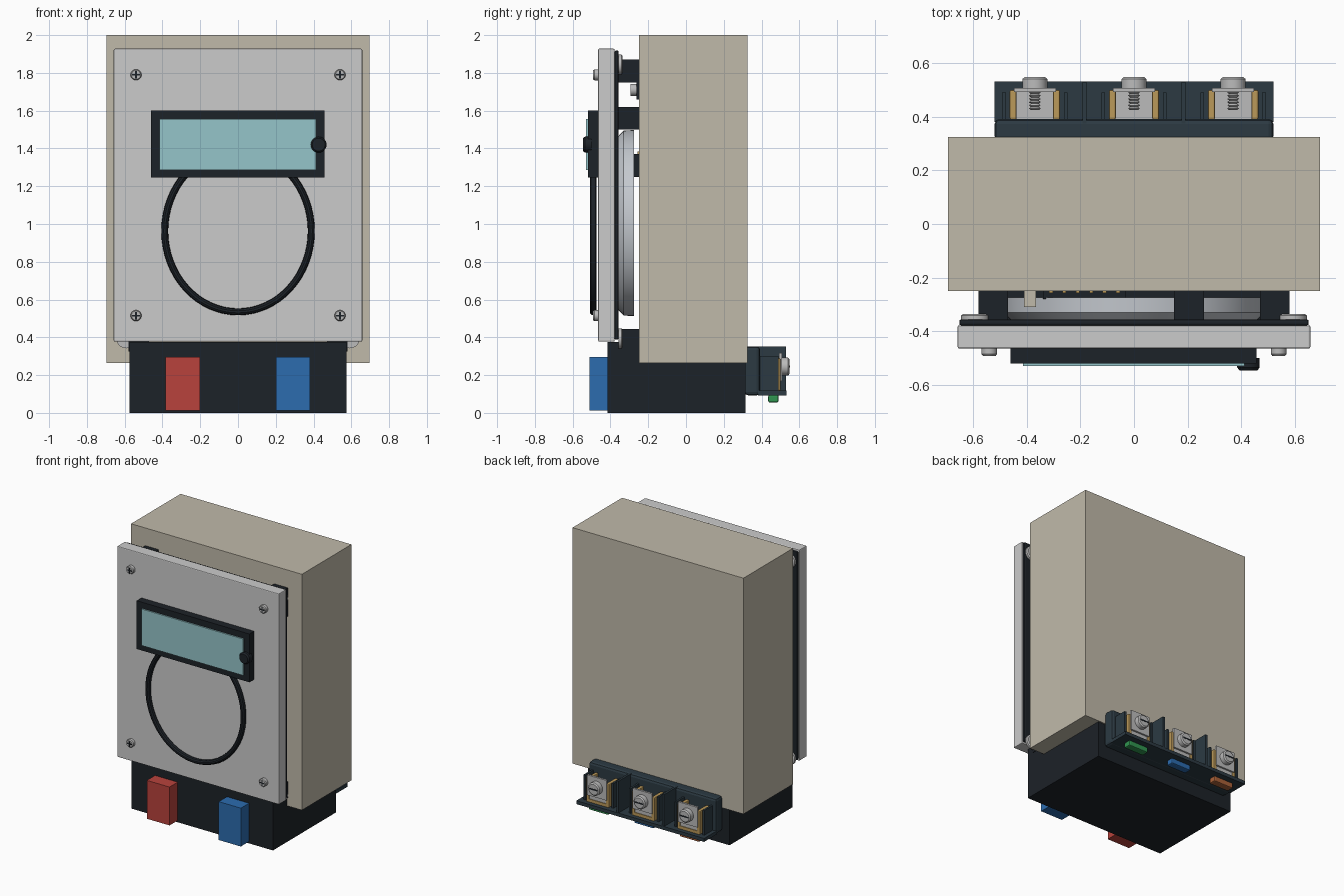
import bpy, bmesh, math
from mathutils import Matrix

if "Cube" in bpy.data.objects:
    bpy.data.objects.remove(bpy.data.objects["Cube"])


def mat(name, r, g, b):
    m = bpy.data.materials.new(name)
    m.diffuse_color = (r, g, b, 1)
    m.use_nodes = True
    m.node_tree.nodes["Principled BSDF"].inputs["Base Color"].default_value = m.diffuse_color
    return m


BEIGE = mat("beige", .53, .49, .40)
PLATE = mat("light_grey", .62, .62, .61)
BLACK = mat("black", .012, .016, .021)
SLATE = mat("slate", .025, .042, .055)
CYAN = mat("screen_cyan", .30, .56, .59)
RED = mat("red", .48, .055, .045)
BLUE = mat("blue", .025, .15, .43)
GREEN = mat("green", .03, .30, .08)
ORANGE = mat("orange", .40, .12, .04)
STEEL = mat("steel", .50, .50, .50)
WHITE = mat("dial_grey", .55, .58, .62)
GOLD = mat("brass", .50, .32, .10)


def finish(name, bm, material, bevel=0, smooth=False):
    bmesh.ops.recalc_face_normals(bm, faces=bm.faces)
    me = bpy.data.meshes.new(name)
    bm.to_mesh(me)
    bm.free()
    ob = bpy.data.objects.new(name, me)
    bpy.context.collection.objects.link(ob)
    me.materials.append(material)
    if bevel:
        mod = ob.modifiers.new("bevel", 'BEVEL')
        mod.width, mod.segments = bevel, 2
    if smooth:
        bpy.context.view_layer.objects.active = ob
        ob.select_set(True)
        bpy.ops.object.shade_smooth_by_angle(angle=math.radians(35))
        ob.select_set(False)
    return ob


def box(name, x, y, z, material, bevel=0):
    """Box from (min, max) pairs."""
    bm = bmesh.new()
    bmesh.ops.create_cube(bm, size=1)
    for v in bm.verts:
        v.co = [(a + b) / 2 + c * (b - a) for (a, b), c in zip((x, y, z), v.co)]
    return finish(name, bm, material, bevel)


def lathe_y(name, x, z, profile, material, sides=32):
    """Closed solid turned around the y axis from (radius, y) points."""
    bm = bmesh.new()
    rings = [[bm.verts.new((x + r * math.cos(2 * math.pi * i / sides), y,
                            z + r * math.sin(2 * math.pi * i / sides)))
              for i in range(sides)] for r, y in profile]
    for a, b in zip(rings, rings[1:]):
        for i in range(sides):
            j = (i + 1) % sides
            bm.faces.new((a[i], a[j], b[j], b[i]))
    bm.faces.new(rings[0])
    bm.faces.new(rings[-1])
    return finish(name, bm, material, smooth=True)


def disc(name, x, z, r, y0, y1, material, sides=32):
    return lathe_y(name, x, z, [(r, y0), (r, y1)], material, sides)


def frame(name, outer, inner, y, material):
    """Rectangular frame; outer and inner are (x0, x1, z0, z1)."""
    bm = bmesh.new()
    loops = []
    for (x0, x1, z0, z1), yy in ((outer, y[0]), (outer, y[1]), (inner, y[1]), (inner, y[0])):
        loops.append([bm.verts.new((a, yy, b)) for a, b in ((x0, z0), (x1, z0), (x1, z1), (x0, z1))])
    for k in range(4):
        a, b = loops[k], loops[(k + 1) % 4]
        for i in range(4):
            j = (i + 1) % 4
            bm.faces.new((a[i], a[j], b[j], b[i]))
    return finish(name, bm, material)


# Main case and base
box("case", (-.695, .695), (-.25, .325), (.265, 2), BEIGE)
box("base", (-.575, .575), (-.415, .315), (0, .266), BLACK)
box("base_front", (-.575, .575), (-.415, -.25), (.26, .375), BLACK)
box("red_plug", (-.385, -.2), (-.51, -.41), (.013, .295), RED)
box("blue_plug", (.2, .38), (-.51, -.41), (.013, .295), BLUE)

# Front panel and its gasket
box("front_panel", (-.658, .658), (-.465, -.378), (.377, 1.928), PLATE, .006)
box("gasket", (-.652, .652), (-.378, -.357), (.388, 1.918), BLACK, .006)

# Display with frame and button
frame("display_frame", (-.46, .457, 1.245, 1.6), (-.415, .412, 1.287, 1.555), (-.52, -.463), BLACK)
box("display_screen", (-.415, .412), (-.53, -.47), (1.287, 1.555), CYAN)
lathe_y("display_button", .427, 1.42, [(.042, -.5), (.042, -.535), (.034, -.546)], BLACK)

# Oval trim ring on the panel
bm = bmesh.new()
N, rings = 64, []
for i in range(N):
    t = 2 * math.pi * i / N
    ring = []
    for k in range(10):
        u = 2 * math.pi * k / 10
        d = .018 * math.cos(u)
        ring.append(bm.verts.new(((.388 + d) * math.cos(t), -.491 + .019 * math.sin(u),
                                  .963 + (.428 + d) * math.sin(t))))
    rings.append(ring)
for i in range(N):
    a, b = rings[i], rings[(i + 1) % N]
    for k in range(10):
        j = (k + 1) % 10
        bm.faces.new((a[k], a[j], b[j], b[k]))
finish("trim_ring", bm, BLACK, smooth=True)

# Panel screws with cross slots, corner posts and rear fixings
for s in (-1, 1):
    for z, zc in ((1.79, 1.81), (.515, .385)):
        x = s * .54
        lathe_y("panel_screw", x, z, [(.029, -.46), (.029, -.485), (.024, -.492)], STEEL, 24)
        box("screw_slot", (x - .02, x + .02), (-.493, -.488), (z - .004, z + .004), BLACK)
        box("screw_slot", (x - .004, x + .004), (-.493, -.488), (z - .02, z + .02), BLACK)
        box("corner_post", sorted((s * .47, s * .58)), (-.358, -.25), (zc - .06, zc + .06), BLACK)
        lathe_y("corner_washer", s * .592, zc + (.035 if z > 1 else .01),
                [(.053, -.358), (.053, -.342), (.045, -.335)], STEEL)
    box("post_flange", sorted((s * .47, s * .58)), (-.263, -.249), (1.66, 1.87), BLACK)
    disc("flange_screw", s * .532, 1.71, .032, -.295, -.262, STEEL, 24)

# Dial drum and small parts in the gap behind the panel
lathe_y("dial_drum", 0, 1.005, [(.46, -.358), (.49, -.33), (.492, -.275)], WHITE, 64)
box("centre_post", (.15, .262), (-.358, -.25), (1.5, 1.62), BLACK)
box("circuit_strip", (-.34, -.03), (-.28, -.25), (1.25, 1.37), BLACK)
for i in range(6):
    x = -.31 + i * .05
    box("strip_pin", (x - .007, x + .007), (-.258, -.25), (1.36, 1.385), GOLD)
box("small_clip", (-.41, -.365), (-.31, -.25), (1.5, 1.55), BEIGE)

# Rear terminal block
box("terminal_back", (-.52, .52), (.31, .392), (.093, .352), SLATE, .018)
box("terminal_floor", (-.52, .52), (.38, .532), (.093, .118), SLATE)
for x in (-.185, .185):
    box("terminal_divider", (x - .008, x + .008), (.375, .53), (.1, .352), SLATE)

# Three terminals: brass cage, clamp plate, threaded screw, colour tab
for x, tab in ((-.37, ORANGE), (0, BLUE), (.37, GREEN)):
    for s in (-1, 1):
        box("terminal_pocket", sorted((x + s * .108, x + s * .122)), (.39, .49), (.115, .3), SLATE)
        box("brass_cage_side", sorted((x + s * .068, x + s * .094)), (.39, .5), (.118, .29), GOLD, .006)
    box("brass_cage_floor", (x - .09, x + .09), (.39, .5), (.118, .14), GOLD)
    box("contact_bar", (x - .07, x + .07), (.39, .495), (.14, .19), STEEL)
    box("clamp_plate", (x - .078, x + .078), (.493, .508), (.17, .318), STEEL)
    thread = [(.015 + .007 * (i % 2), .425 + .006 * i) for i in range(14)]
    lathe_y("terminal_thread", x, .245, thread, STEEL, 16)
    lathe_y("terminal_screw", x, .245, [(.047, .505), (.047, .541), (.038, .548)], STEEL)
    box("terminal_slot", (x - .034, x + .034), (.545, .5495), (.24, .25), BLACK)
    box("colour_tab", (x - .08, x + .08), (.435, .49), (.055, .095), tab, .008)
